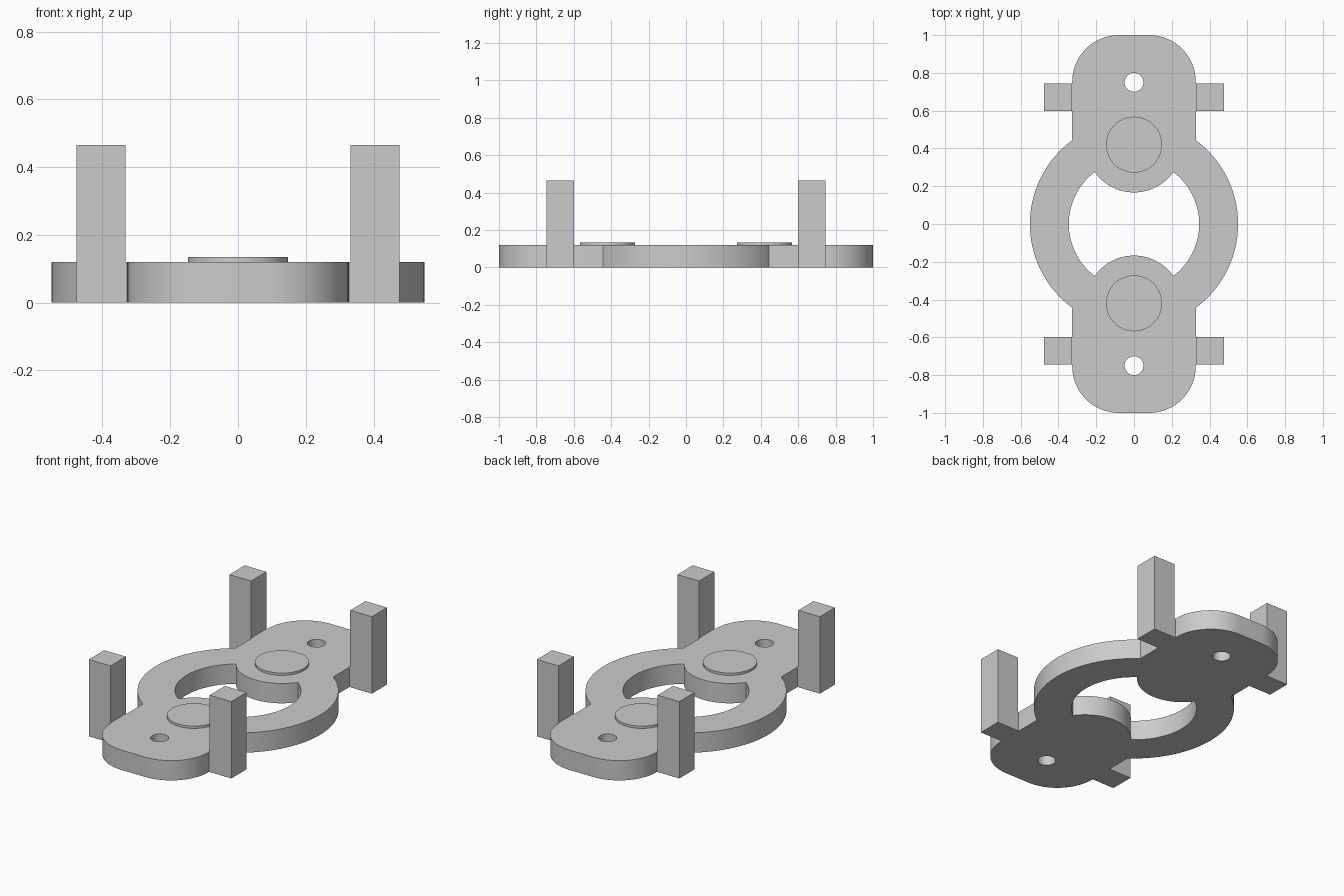
import bpy, bmesh
from math import cos, sin, pi, atan2, radians, sqrt
from mathutils import Matrix

cube = bpy.data.objects.get("Cube")
if cube:
    bpy.data.objects.remove(cube, do_unlink=True)

THICK = 0.12              # plate thickness
HALF_W = 0.327            # half width of the end pads
RING_OUT, RING_IN = 0.551, 0.345
BOSS_Y, LOBE_R = 0.42, 0.253
HOLE_Y, HOLE_R = 0.75, 0.05

grey = bpy.data.materials.new("light_grey")
grey.use_nodes = True
colour = (0.6, 0.6, 0.6, 1)
grey.diffuse_color = colour
grey.node_tree.nodes["Principled BSDF"].inputs["Base Color"].default_value = colour


def add_object(name, mesh):
    mesh.materials.clear()
    mesh.materials.append(grey)
    obj = bpy.data.objects.new(name, mesh)
    bpy.context.collection.objects.link(obj)
    bpy.ops.object.select_all(action='DESELECT')
    obj.select_set(True)
    bpy.context.view_layer.objects.active = obj
    bpy.ops.object.shade_smooth_by_angle(angle=radians(30))
    return obj


def arc(cx, cy, r, a0, a1, steps):
    return [(cx + r * cos(a0 + (a1 - a0) * i / steps),
             cy + r * sin(a0 + (a1 - a0) * i / steps)) for i in range(steps + 1)]


def mirrored_loop(quarter):
    """Closed outline from a quarter running from +x towards +y."""
    half = quarter + [(-x, y) for x, y in reversed(quarter)]
    loop = half + [(x, -y) for x, y in reversed(half)]
    clean = []
    for p in loop:
        if not clean or abs(p[0] - clean[-1][0]) + abs(p[1] - clean[-1][1]) > 1e-5:
            clean.append(p)
    first, last = clean[0], clean[-1]
    if abs(first[0] - last[0]) + abs(first[1] - last[1]) < 1e-5:
        clean.pop()
    return clean


# Outer outline: ring arc, straight pad side, rounded pad corner
corner = 0.247
shoulder = atan2(sqrt(RING_OUT ** 2 - HALF_W ** 2), HALF_W)
outer = arc(0, 0, RING_OUT, 0, shoulder, 20)
outer += arc(HALF_W - corner, 1 - corner, corner, 0, pi / 2, 20)

# Window outline: inner ring arc, then the round lobe around each boss
meet_y = (RING_IN ** 2 + BOSS_Y ** 2 - LOBE_R ** 2) / (2 * BOSS_Y)
meet_x = sqrt(RING_IN ** 2 - meet_y ** 2)
inner = arc(0, 0, RING_IN, 0, atan2(meet_y, meet_x), 16)
inner += arc(0, BOSS_Y, LOBE_R, atan2(meet_y - BOSS_Y, meet_x), -pi / 2, 16)

loops = [mirrored_loop(outer), mirrored_loop(inner)]
loops += [arc(0, s * HOLE_Y, HOLE_R, 0, 2 * pi, 32)[:-1] for s in (1, -1)]

# Base plate: filled flat curve with thickness, turned into a mesh
curve = bpy.data.curves.new("plate_outline", 'CURVE')
curve.dimensions = '2D'
curve.fill_mode = 'BOTH'
curve.extrude = THICK / 2
for pts in loops:
    spline = curve.splines.new('POLY')
    spline.points.add(len(pts) - 1)
    for point, (x, y) in zip(spline.points, pts):
        point.co = (x, y, 0, 1)
    spline.use_cyclic_u = True
helper = bpy.data.objects.new("plate_outline", curve)
bpy.context.collection.objects.link(helper)
bpy.context.view_layer.update()
evaluated = helper.evaluated_get(bpy.context.evaluated_depsgraph_get())
plate = bpy.data.meshes.new_from_object(evaluated)
bpy.data.objects.remove(helper, do_unlink=True)
bm = bmesh.new()
bm.from_mesh(plate)
bmesh.ops.remove_doubles(bm, verts=bm.verts, dist=1e-5)
bmesh.ops.translate(bm, verts=bm.verts, vec=(0, 0, THICK / 2))
bmesh.ops.recalc_face_normals(bm, faces=bm.faces)
bm.to_mesh(plate)
bm.free()
add_object("base_plate", plate)


def add_box(name, x0, x1, y0, y1, z1):
    bm = bmesh.new()
    place = Matrix.Translation(((x0 + x1) / 2, (y0 + y1) / 2, z1 / 2))
    size = Matrix.Diagonal((abs(x1 - x0), abs(y1 - y0), z1, 1))
    bmesh.ops.create_cube(bm, size=1, matrix=place @ size)
    mesh = bpy.data.meshes.new(name)
    bm.to_mesh(mesh)
    bm.free()
    add_object(name, mesh)


for sy, end in ((-1, "front"), (1, "back")):
    # Raised round boss on each pad
    bm = bmesh.new()
    bmesh.ops.create_cone(bm, cap_ends=True, segments=64, radius1=0.148, radius2=0.148,
                          depth=0.015, matrix=Matrix.Translation((0, sy * BOSS_Y, THICK + 0.0065)))
    mesh = bpy.data.meshes.new(end + "_boss")
    bm.to_mesh(mesh)
    bm.free()
    add_object(end + "_boss", mesh)
    # Square posts, joined to the pad by short tabs
    for sx, side in ((-1, "right"), (1, "left")):
        y0, y1 = sy * 0.599, sy * 0.745
        add_box(f"{end}_{side}_post", sx * 0.332, sx * 0.477, y0, y1, 0.465)
        add_box(f"{end}_{side}_tab", sx * 0.325, sx * 0.332, y0, y1, THICK)
